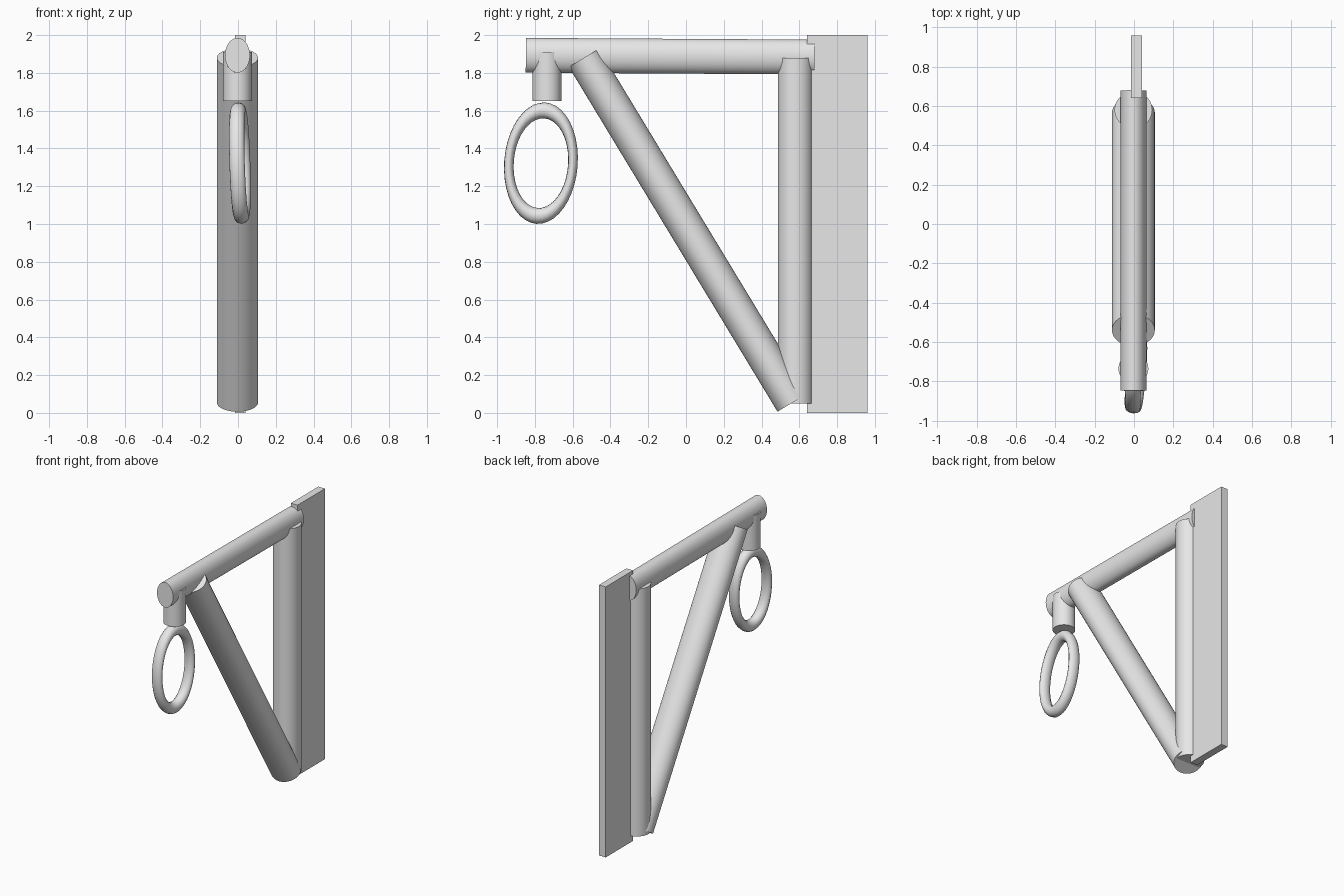
import bpy
import math
from mathutils import Vector, Matrix

old = bpy.data.objects.get("Cube")
if old:
    bpy.data.objects.remove(old, do_unlink=True)

# One plain grey for the whole bracket
grey = bpy.data.materials.new("light grey")
grey.use_nodes = True
grey.diffuse_color = (0.8, 0.8, 0.8, 1)
grey.node_tree.nodes["Principled BSDF"].inputs["Base Color"].default_value = (0.8, 0.8, 0.8, 1)


def finish(name, smooth=True):
    """Name the new part, apply its colour and shade it."""
    ob = bpy.context.object
    ob.name = ob.data.name = name
    ob.data.materials.append(grey)
    if smooth:
        bpy.ops.object.shade_smooth_by_angle(angle=math.radians(35))
    return ob


def bar(name, start, end, side_radius, depth_radius):
    """Oval bar between two (y, z) points in the upright middle plane."""
    a, b = Vector((-0.003, *start)), Vector((-0.003, *end))
    d = b - a
    bpy.ops.mesh.primitive_cylinder_add(vertices=40, radius=1, depth=1)
    ob = finish(name)
    ob.data.transform(Matrix.Diagonal((side_radius, depth_radius, d.length, 1)))
    ob.rotation_euler.x = math.atan2(-d.y, d.z)
    ob.location = (a + b) / 2
    return ob


# Wall plate
bpy.ops.mesh.primitive_cube_add(size=1, location=(0.012, 0.8, 1))
plate = finish("wall_plate", smooth=False)
plate.data.transform(Matrix.Diagonal((0.055, 0.32, 2, 1)))

# Frame of oval bars
bar("top_beam", (-0.848, 1.893), (0.68, 1.884), 0.066, 0.092)
bar("upright_post", (0.58, 0.05), (0.58, 1.88), 0.096, 0.094)
bar("diagonal_brace", (0.565, 0.055), (-0.54, 1.88), 0.109, 0.094)
bar("ring_hanger", (-0.736, 1.65), (-0.736, 1.91), 0.076, 0.076)

# Hanging oval ring, slightly twisted
bpy.ops.mesh.primitive_torus_add(major_radius=1, minor_radius=0.15,
                                 major_segments=40, minor_segments=12)
ring = finish("hanging_ring")
ring.data.transform(Matrix.Diagonal((0.27, 0.17, 0.28, 1)) @ Matrix.Rotation(math.pi / 2, 4, 'Y'))
ring.rotation_euler = [math.radians(a) for a in (-4, -2, -5)]
ring.location = (0.01, -0.768, 1.322)
